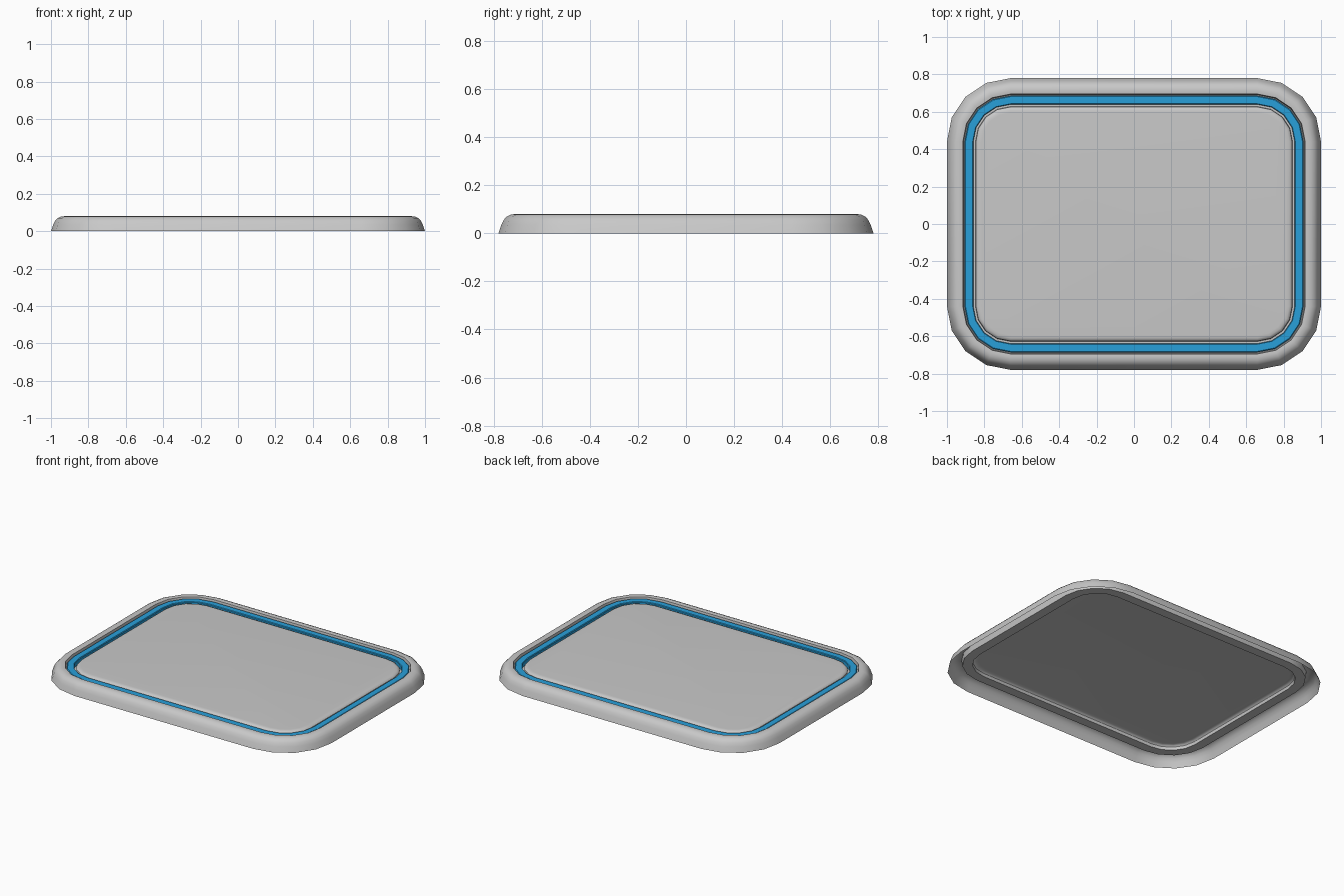
import bpy
import math

HALF_X, HALF_Y, RADIUS, STEPS = 1.0, 0.78, 0.34, 4

old = bpy.data.objects.get("Cube")
if old:
    bpy.data.objects.remove(old, do_unlink=True)


def material(name, rgb):
    mat = bpy.data.materials.new(name)
    mat.use_nodes = True
    mat.diffuse_color = (*rgb, 1)
    bsdf = mat.node_tree.nodes["Principled BSDF"]
    bsdf.inputs["Base Color"].default_value = (*rgb, 1)
    bsdf.inputs["Roughness"].default_value = 0.6
    return mat


def outline(inset, z):
    """Rounded rectangle, counter-clockwise, concentric corners."""
    cx, cy, r = HALF_X - RADIUS, HALF_Y - RADIUS, RADIUS - inset
    points = []
    for quarter, (sx, sy) in enumerate([(1, 1), (-1, 1), (-1, -1), (1, -1)]):
        for k in range(STEPS + 1):
            a = math.pi / 2 * (quarter + k / STEPS)
            points.append((sx * cx + r * math.cos(a), sy * cy + r * math.sin(a), z))
    return points


def loft(name, profile, mat, cap=False):
    """Sweep an (inset, height) profile round the rounded rectangle."""
    n = 4 * (STEPS + 1)
    verts = [p for inset, z in profile for p in outline(inset, z)]
    faces = []
    for row in range(len(profile) - 1):
        a, b = row * n, (row + 1) * n
        for i in range(n):
            j = (i + 1) % n
            faces.append((a + i, a + j, b + j, b + i))
    if cap:
        faces.append(tuple(range(len(verts) - n, len(verts))))
    mesh = bpy.data.meshes.new(name)
    mesh.from_pydata(verts, [], faces)
    mesh.materials.append(mat)
    obj = bpy.data.objects.new(name, mesh)
    bpy.context.collection.objects.link(obj)
    bpy.ops.object.select_all(action="DESELECT")
    obj.select_set(True)
    bpy.context.view_layer.objects.active = obj
    bpy.ops.object.shade_smooth_by_angle(angle=math.radians(32))
    return obj


grey = material("light grey", (0.58, 0.58, 0.58))
blue = material("bright blue", (0.022, 0.35, 0.7))

# Hollow rim with rounded shoulder, dropping into the channel
loft("outer_rim", [(0, 0), (0.012, 0.035), (0.022, 0.056), (0.035, 0.07),
                   (0.052, 0.078), (0.07, 0.08), (0.085, 0.078),
                   (0.09, 0.04), (0.152, 0.04)], grey)

# Coloured strip resting in the channel
loft("accent_strip", [(0.094, 0.041), (0.094, 0.066), (0.099, 0.07),
                      (0.137, 0.07), (0.141, 0.066), (0.141, 0.041)], blue)

# Raised centre panel with a softened edge
loft("centre_panel", [(0.152, 0.04), (0.154, 0.06), (0.16, 0.067),
                      (0.17, 0.071), (0.185, 0.072)], grey, cap=True)
